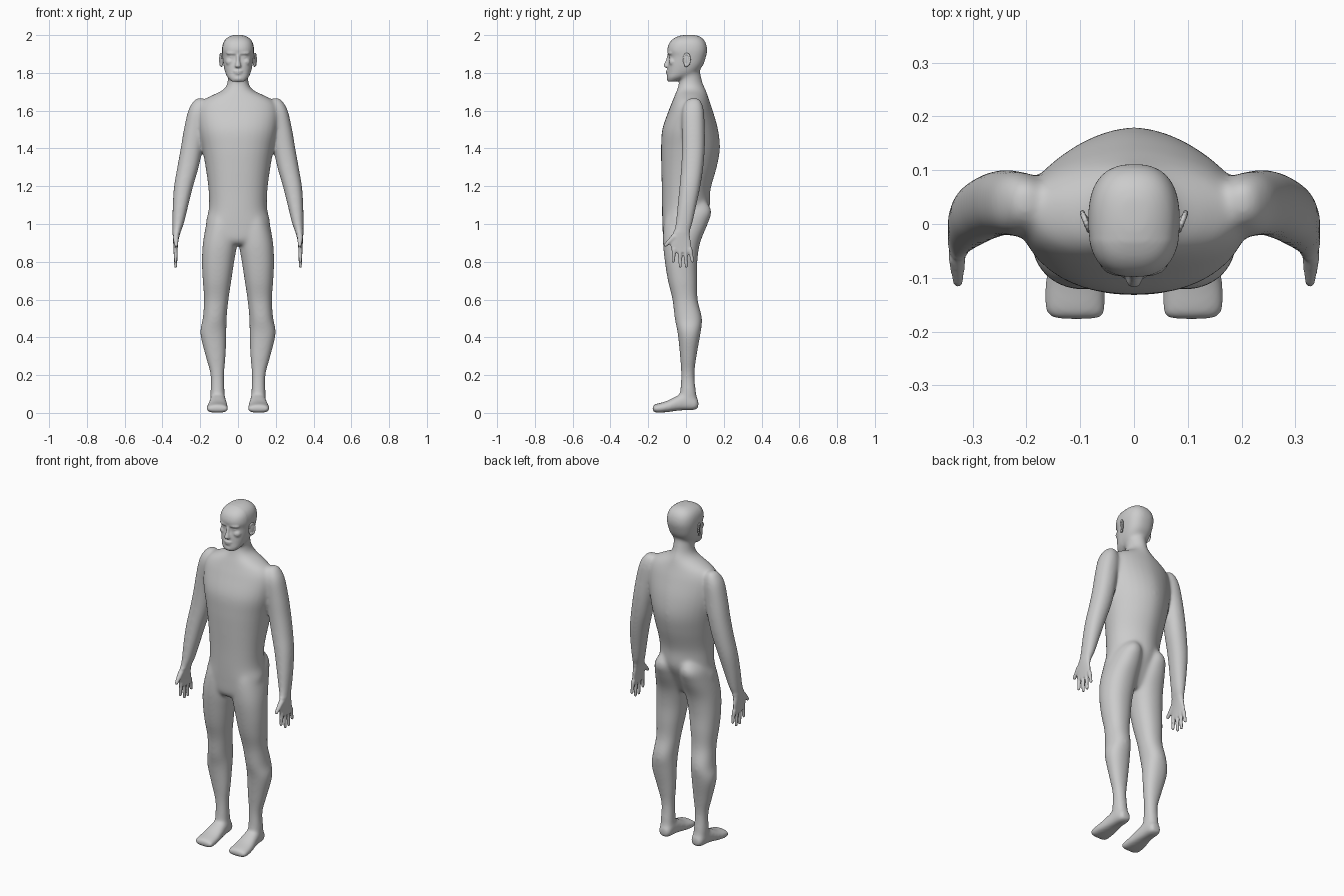
import bpy, bmesh, math
from mathutils import Vector, Matrix

cube = bpy.data.objects.get("Cube")
if cube:
    bpy.data.objects.remove(cube, do_unlink=True)

skin = bpy.data.materials.new("plain_grey")
skin.use_nodes = True
GREY = (0.6, 0.6, 0.6, 1)
skin.diffuse_color = GREY
skin.node_tree.nodes["Principled BSDF"].inputs["Base Color"].default_value = GREY

SIDES = 32


def spline(rings, steps=5):
    """Smoothly add rings between the given ones."""
    rings = [Vector(r) for r in rings]
    pts = [rings[0]] + rings + [rings[-1]]
    out = []
    for p, q, r, s in zip(pts, pts[1:], pts[2:], pts[3:]):
        for i in range(steps):
            t = i / steps
            out.append(q + ((r - p) * t + (2 * p - 5 * q + 4 * r - s) * t * t
                            + (3 * q - p - 3 * r + s) * t ** 3) / 2)
    return out + [rings[-1]]


def power(v, n):
    return math.copysign(abs(v) ** (2 / n), v)


def loft(bm, rings, side=1, axis="z", low=2.2, high=2.2):
    """Rings are (position, x min, x max, other min, other max)."""
    loops = []
    for t, x0, x1, b0, b1 in spline(rings):
        loop = []
        for i in range(SIDES):
            a = math.tau * i / SIDES
            n = high if math.sin(a) > 0 else low
            x = (x0 + x1) / 2 + (x1 - x0) / 2 * power(math.cos(a), n)
            b = (b0 + b1) / 2 + (b1 - b0) / 2 * power(math.sin(a), n)
            loop.append(bm.verts.new((x * side, b, t) if axis == "z" else (x * side, t, b)))
        loops.append(loop)
    faces = [bm.faces.new(loops[0][::-1]), bm.faces.new(loops[-1])]
    for lo, hi in zip(loops, loops[1:]):
        for i in range(SIDES):
            j = (i + 1) % SIDES
            faces.append(bm.faces.new((lo[i], lo[j], hi[j], hi[i])))
    bmesh.ops.recalc_face_normals(bm, faces=faces)


def blob(bm, centre, size, side=1, turn=0):
    """Ellipsoid, turned about the vertical."""
    m = (Matrix.Translation((centre[0] * side, *centre[1:]))
         @ Matrix.Rotation(turn * side, 4, "Z") @ Matrix.Diagonal((*size, 1)))
    bmesh.ops.create_uvsphere(bm, u_segments=20, v_segments=12, radius=1, matrix=m)


def rod(bm, a, b, r0, r1, side):
    """Tapered rod with a round tip, used for the fingers."""
    a, b = (Vector((p[0] * side, *p[1:])) for p in (a, b))
    d = b - a
    m = Matrix.Translation((a + b) / 2) @ d.to_track_quat("Z", "Y").to_matrix().to_4x4()
    bmesh.ops.create_cone(bm, cap_ends=True, segments=12, radius1=r0, radius2=r1,
                          depth=d.length, matrix=m)
    bmesh.ops.create_uvsphere(bm, u_segments=12, v_segments=8, radius=r1,
                              matrix=Matrix.Translation(b))


def finish(bm, name):
    mesh = bpy.data.meshes.new(name)
    bm.to_mesh(mesh)
    bm.free()
    mesh.materials.append(skin)
    mesh.polygons.foreach_set("use_smooth", [True] * len(mesh.polygons))
    obj = bpy.data.objects.new(name, mesh)
    bpy.context.collection.objects.link(obj)
    return obj


bm = bmesh.new()

# Torso and neck: height, half width, front, back
torso = [(.89, .08, -.1, .03), (.92, .14, -.12, .05), (1, .17, -.125, .09),
         (1.08, .155, -.127, .125), (1.18, .156, -.128, .13), (1.3, .172, -.131, .163),
         (1.4, .19, -.132, .18), (1.5, .21, -.126, .17), (1.6, .215, -.092, .142),
         (1.65, .19, -.072, .125), (1.68, .14, -.06, .115), (1.71, .08, -.048, .105),
         (1.75, .056, -.037, .088), (1.83, .055, -.03, .07)]
loft(bm, [(z, -w, w, f, b) for z, w, f, b in torso], low=2.3, high=1.75)

# Head
head = [(1.755, .034, -.096, -.05), (1.775, .054, -.1, 0), (1.8, .067, -.098, .055),
        (1.84, .077, -.095, .09), (1.885, .083, -.09, .106), (1.92, .086, -.099, .113),
        (1.955, .081, -.09, .107), (1.98, .066, -.068, .092), (1.996, .04, -.035, .068),
        (2.001, .02, -.01, .045)]
loft(bm, [(z, -w, w, f, b) for z, w, f, b in head], low=2.5, high=2.5)

# Nose, lips and chin
nose = [(1.828, .013, -.108, -.08), (1.836, .016, -.119, -.08),
        (1.865, .01, -.108, -.08), (1.9, .009, -.097, -.08)]
loft(bm, [(z, -w, w, f, b) for z, w, f, b in nose])
for z, w, y in ((1.809, .025, -.095), (1.797, .022, -.094)):
    blob(bm, (0, y, z), (w, .012, .006))
blob(bm, (0, -.087, 1.77), (.03, .016, .014))

leg = [(1.13, .03, .11, -.08, .1), (1.07, .015, .148, -.1, .135), (1, .003, .168, -.118, .115),
       (.9, .004, .186, -.122, .075), (.8, .02, .191, -.112, .06), (.7, .035, .187, -.096, .06),
       (.6, .05, .18, -.072, .062), (.5, .06, .187, -.06, .085), (.42, .061, .2, -.044, .077),
       (.3, .065, .172, -.032, .056), (.2, .073, .146, -.026, .045), (.1, .07, .146, -.032, .055),
       (.04, .07, .142, -.03, .06)]
foot = [(.066, .08, .13, .025, .07), (.045, .068, .143, .015, .09), (0, .065, .147, .014, .11),
        (-.04, .06, .153, .012, .095), (-.1, .053, .165, .004, .064),
        (-.15, .051, .168, 0, .05), (-.17, .052, .163, .003, .044), (-.178, .06, .15, .01, .034)]
arm = [(1.668, .19, .212, .025, .06), (1.65, .17, .236, 0, .08), (1.6, .16, .264, -.02, .095),
       (1.5, .17, .287, -.022, .1), (1.4, .187, .304, -.022, .1), (1.3, .208, .322, -.026, .092),
       (1.2, .237, .339, -.035, .077), (1.1, .262, .346, -.045, .056), (1, .287, .347, -.056, .034),
       (.95, .306, .346, -.07, .02), (.9, .317, .343, -.083, .027), (.85, .32, .34, -.075, .033)]
fingers = [(-.062, -.068, .802), (-.033, -.03, .776), (-.004, .002, .776), (.022, .034, .803)]

for side in (1, -1):
    loft(bm, leg, side)
    loft(bm, foot, side, "y", 3, 2.2)
    loft(bm, arm, side)
    # Fingers and thumb
    for base, tip, z in fingers:
        rod(bm, (.33, base, .87), (.33, tip, z), .012, .009, side)
    rod(bm, (.329, -.06, .935), (.327, -.108, .888), .017, .01, side)
    # Brow, cheekbone and closed eye
    blob(bm, (.034, -.086, 1.904), (.03, .011, .008), side, .25)
    blob(bm, (.045, -.072, 1.858), (.022, .018, .02), side, .5)
    blob(bm, (.033, -.079, 1.884), (.014, .011, .007), side, .2)

source = finish(bm, "body_parts")
remesh = source.modifiers.new("fuse", "REMESH")
remesh.mode = "VOXEL"
remesh.voxel_size = .005

# Fuse the parts into one skin and relax it, keeping face and hands crisp
fused = source.evaluated_get(bpy.context.evaluated_depsgraph_get()).to_mesh()
bm = bmesh.new()
bm.from_mesh(fused)
source.evaluated_get(bpy.context.evaluated_depsgraph_get()).to_mesh_clear()


def is_hand(p):
    return abs(p.x) > .28 and p.z < .96


def is_face(p):
    return p.z > 1.75 and p.y < -.03


soft = [v for v in bm.verts if not is_hand(v.co) and not is_face(v.co)]
for group, rounds in ((soft, 30), (bm.verts[:], 3)):
    for _ in range(rounds):
        bmesh.ops.smooth_vert(bm, verts=group, factor=.5, use_axis_x=True,
                              use_axis_y=True, use_axis_z=True)
bpy.data.objects.remove(source, do_unlink=True)
finish(bm, "body")

# Ears: a rim around a shallow bowl
for side, name in ((1, "left_ear"), (-1, "right_ear")):
    bm = bmesh.new()
    blob(bm, (.086, .002, 1.868), (.006, .02, .032), side, -.45)
    for i in range(14):
        a = math.radians(-100 + 20 * i)
        y = .004 + .016 * math.cos(a)
        blob(bm, (.088 + .4 * y, y, 1.87 + .03 * math.sin(a)), (.005, .006, .007), side)
    blob(bm, (.087, .0, 1.842), (.006, .009, .011), side)
    ear = finish(bm, name)
    fuse = ear.modifiers.new("fuse", "REMESH")
    fuse.mode = "VOXEL"
    fuse.voxel_size = .002
    fuse.use_smooth_shade = True
